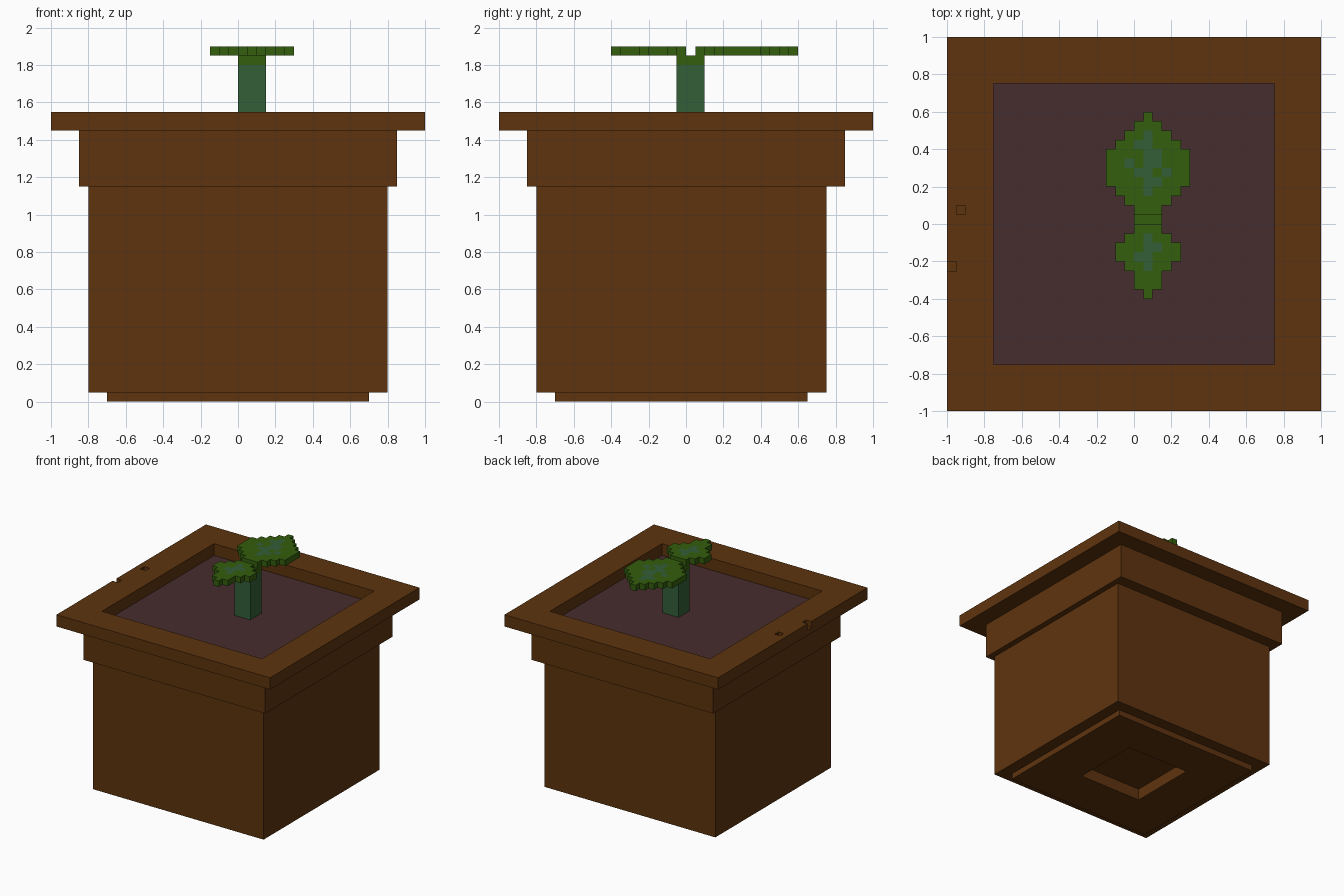
import bpy, bmesh

if "Cube" in bpy.data.objects:
    bpy.data.objects.remove(bpy.data.objects["Cube"])

U = 0.05  # block size


def material(name, rgb):
    m = bpy.data.materials.new(name)
    m.diffuse_color = (*rgb, 1)
    m.use_nodes = True
    m.node_tree.nodes["Principled BSDF"].inputs["Base Color"].default_value = m.diffuse_color
    return m


brown = material("clay brown", (0.112, 0.034, 0.0044))
earth = material("dark soil", (0.061, 0.026, 0.026))
leaf = material("leaf green", (0.034, 0.112, 0.0044))
teal = material("stem green", (0.034, 0.112, 0.040))


def finish(bm, name, mats):
    bmesh.ops.recalc_face_normals(bm, faces=bm.faces)
    me = bpy.data.meshes.new(name)
    bm.to_mesh(me)
    bm.free()
    for m in mats:
        me.materials.append(m)
    ob = bpy.data.objects.new(name, me)
    bpy.context.collection.objects.link(ob)
    return ob


def blocks(cells, name, mats):
    """Blocks on the grid {(i, j, k): material index}; touching sides are left out."""
    bm = bmesh.new()
    for c, mat in cells.items():
        for axis in range(3):
            for side in (0, 1):
                n = list(c)
                n[axis] += 2 * side - 1
                if tuple(n) in cells:
                    continue
                a, b = (axis + 1) % 3, (axis + 2) % 3
                vs = []
                for da, db in ((0, 0), (1, 0), (1, 1), (0, 1)):
                    p = list(c)
                    p[axis] += side
                    p[a] += da
                    p[b] += db
                    vs.append(bm.verts.new([U * q for q in p]))
                bm.faces.new(vs).material_index = mat
    bmesh.ops.remove_doubles(bm, verts=bm.verts, dist=0.001)
    return finish(bm, name, mats)


# Pot: rectangular rings from the recess underneath, up the outside, down to the soil
# (half width x, y front, y back, z)
rings = [(.30, -.30, .30, .10), (.30, -.30, .30, 0), (.70, -.70, .65, 0), (.70, -.70, .65, .05),
         (.80, -.80, .75, .05), (.80, -.80, .75, 1.15), (.85, -.85, .85, 1.15),
         (.85, -.85, .85, 1.45), (1, -1, 1, 1.45), (1, -1, 1, 1.55),
         (.75, -.75, .75, 1.55), (.75, -.75, .75, 1.45)]
bm = bmesh.new()
loops = [[bm.verts.new(p) for p in ((-x, f, z), (x, f, z), (x, b, z), (-x, b, z))]
         for x, f, b, z in rings]
for lo, hi in zip(loops, loops[1:]):
    for i in range(4):
        j = (i + 1) % 4
        bm.faces.new((lo[i], lo[j], hi[j], hi[i]))
bm.faces.new(loops[0])
bm.faces.new(loops[-1]).material_index = 1
pot = finish(bm, "plant_pot", [brown, earth])

# Two chips missing from the left rim
cutter = bmesh.new()
for x0, x1, y in ((-1.05, -.95, -.225), (-.95, -.90, .075)):
    vs = bmesh.ops.create_cube(cutter, size=1)["verts"]
    bmesh.ops.scale(cutter, vec=(x1 - x0, U, .1), verts=vs)
    bmesh.ops.translate(cutter, vec=((x0 + x1) / 2, y, 1.55), verts=vs)
chips = finish(cutter, "rim_chip_cutter", [brown])
chips.hide_render = True
mod = pot.modifiers.new("chips", 'BOOLEAN')
mod.object, mod.operation, mod.solver = chips, 'DIFFERENCE', 'EXACT'
bpy.context.view_layer.objects.active = pot
bpy.ops.object.modifier_apply(modifier=mod.name)
bpy.data.objects.remove(chips)

# Seedling: stem with a green top, then two leaves given by their half widths
cells = {(i, j, k): int(k < 36) for i in range(3) for j in (-1, 0, 1) for k in range(29, 37)}
spots = {(1, j) for j in (-5, -4, -3, -2, 3, 4, 5, 6, 7, 8, 9)}
spots |= {(0, 8), (2, 7), (2, 6), (-1, 6), (0, 5), (3, 5), (2, 4), (0, -4), (2, -3)}
for start, widths in ((-8, (0, 1, 1, 2, 3, 3, 2, 1)), (1, (1, 2, 3, 4, 4, 4, 4, 3, 2, 1, 0))):
    for j, w in enumerate(widths, start):
        for i in range(1 - w, 2 + w):
            cells[i, j, 37] = int((i, j) in spots)
blocks(cells, "seedling", [leaf, teal])
